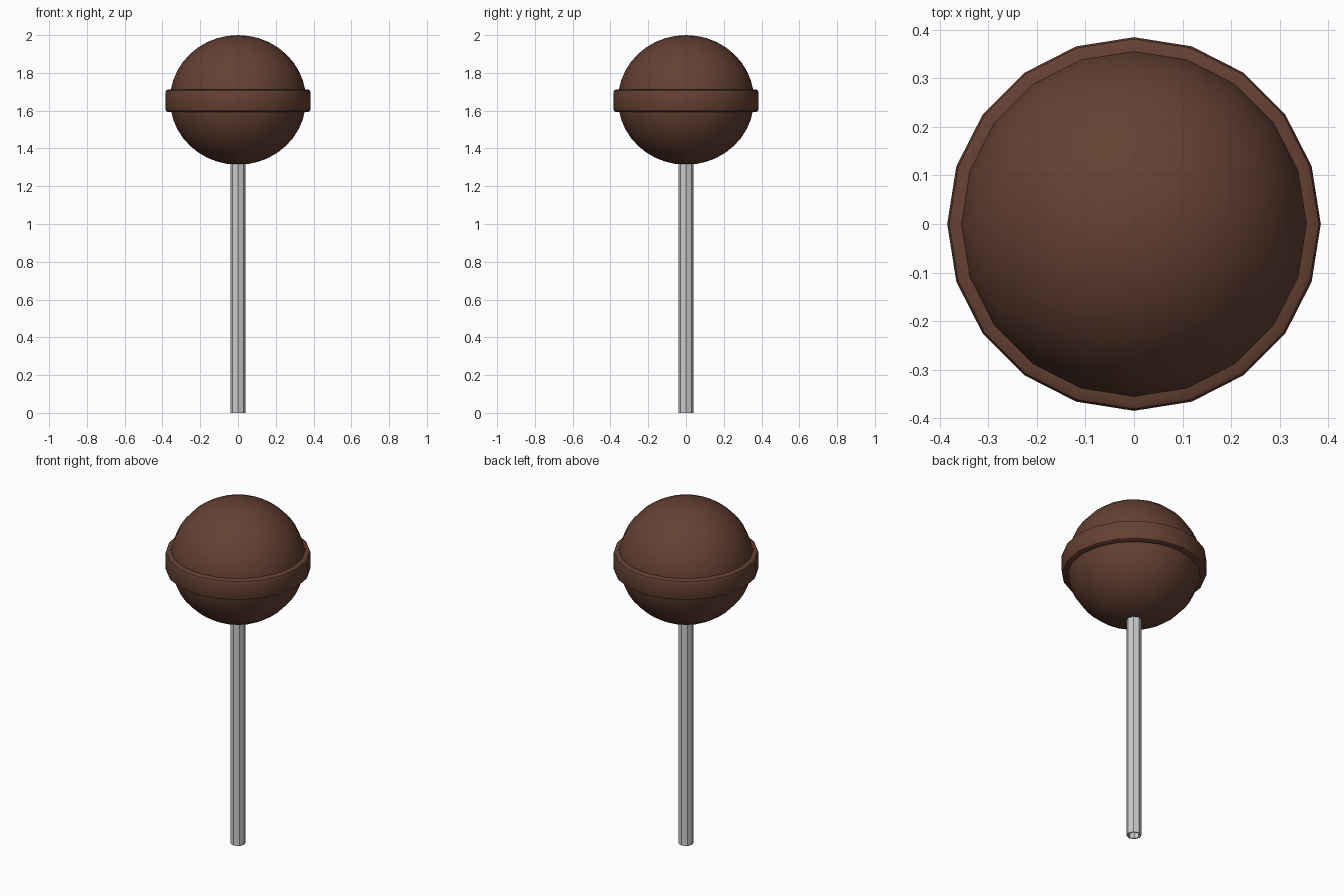
import bpy
from math import sin, cos, pi, radians

if "Cube" in bpy.data.objects:
    bpy.data.objects.remove(bpy.data.objects["Cube"])


def material(name, colour):
    m = bpy.data.materials.new(name)
    m.diffuse_color = colour
    m.use_nodes = True
    m.node_tree.nodes["Principled BSDF"].inputs["Base Color"].default_value = m.diffuse_color
    return m


def lathe(name, profile, sides, mat=None, closed=False, smooth=None):
    """Spin (radius, z) points round z; radius 0 makes a pole."""
    verts, rings, faces = [], [], []
    for r, z in profile:
        n = 1 if r == 0 else sides
        start = len(verts)
        verts += [(r * cos(2 * pi * i / sides), r * sin(2 * pi * i / sides), z)
                  for i in range(n)]
        rings.append([start + i % n for i in range(sides)])
    pairs = list(zip(rings, rings[1:]))
    if closed:
        pairs.append((rings[-1], rings[0]))
    for a, b in pairs:
        for i in range(sides):
            j = (i + 1) % sides
            faces.append(tuple(dict.fromkeys((a[i], a[j], b[j], b[i]))))
    mesh = bpy.data.meshes.new(name)
    mesh.from_pydata(verts, [], faces)
    ob = bpy.data.objects.new(name, mesh)
    bpy.context.collection.objects.link(ob)
    if mat:
        mesh.materials.append(mat)
    if smooth:
        bpy.ops.object.select_all(action='DESELECT')
        ob.select_set(True)
        bpy.context.view_layer.objects.active = ob
        bpy.ops.object.shade_smooth_by_angle(angle=radians(smooth))
    return ob


chocolate = material("chocolate", (0.13, 0.052, 0.033, 1))
white = material("white_paper", (0.8, 0.78, 0.79, 1))

# Slightly flattened candy ball
RINGS = 20
ball = [(0 if k in (0, RINGS) else 0.36 * sin(pi * k / RINGS),
         1.657 - 0.343 * cos(pi * k / RINGS)) for k in range(RINGS + 1)]
lathe("candy_ball", ball, 20, chocolate, smooth=40)

# Rounded band around the middle
band = [(0.34, 1.594), (0.372, 1.594), (0.381, 1.599), (0.385, 1.61),
        (0.385, 1.695), (0.381, 1.706), (0.372, 1.711), (0.34, 1.711)]
lathe("candy_band", band, 20, chocolate, closed=True, smooth=40)

# Hollow eight-sided stick
stick = [(0.032, 0), (0.04, 0), (0.04, 1.36), (0.032, 1.36)]
lathe("stick", stick, 8, white, closed=True)
